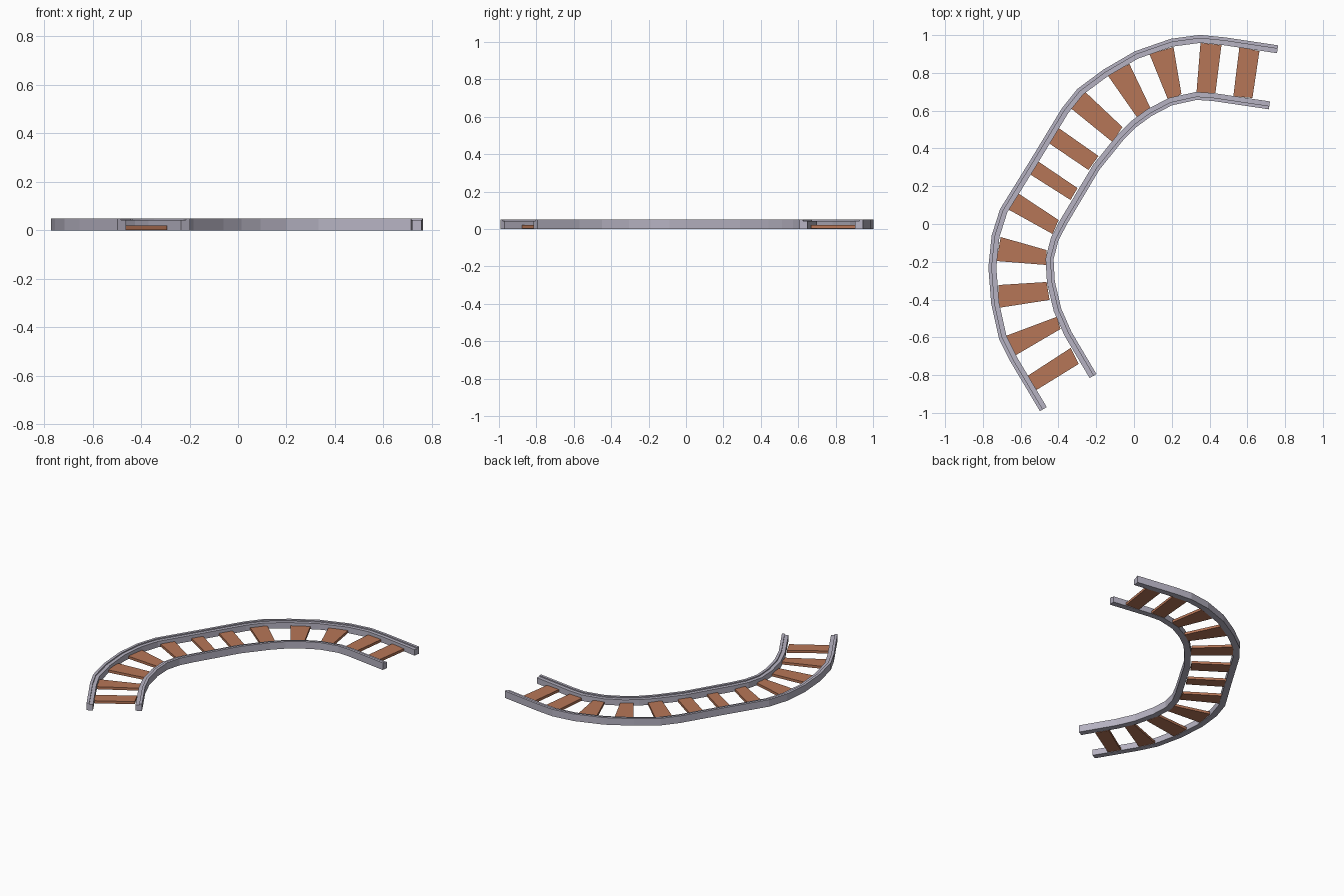
import bpy, bmesh
from mathutils import Vector

if "Cube" in bpy.data.objects:
    bpy.data.objects.remove(bpy.data.objects["Cube"])

def material(name, col):
    m = bpy.data.materials.new(name)
    m.diffuse_color = (*col, 1)
    m.use_nodes = True
    m.node_tree.nodes["Principled BSDF"].inputs["Base Color"].default_value = m.diffuse_color
    return m

steel = material("grey steel", (0.47, 0.45, 0.54))
wood = material("brown wood", (0.47, 0.18, 0.095))

# Rail centre lines, running from the front end to the right end
OUTER = [(-.48, -.98), (-.635, -.72), (-.695, -.6), (-.735, -.42), (-.75, -.23), (-.733, -.065),
         (-.69, .07), (-.535, .32), (-.365, .60), (-.285, .70), (-.15, .80), (.013, .895),
         (.2, .96), (.35, .98), (.48, .967), (.76, .925)]
INNER = [(-.217, -.805), (-.35, -.58), (-.405, -.455), (-.44, -.307), (-.447, -.185), (-.42, -.08),
         (-.373, .01), (-.2, .3), (-.075, .455), (0, .53), (.082, .59), (.193, .648),
         (.33, .678), (.42, .672), (.717, .628)]

def make_object(name, bm, mat):
    bmesh.ops.recalc_face_normals(bm, faces=bm.faces)
    me = bpy.data.meshes.new(name)
    bm.to_mesh(me)
    bm.free()
    me.materials.append(mat)
    ob = bpy.data.objects.new(name, me)
    bpy.context.collection.objects.link(ob)
    return ob

def rail(name, path, lip_side):
    """Sweep a stepped section (tall lip on one side) with mitred corners."""
    w = .021
    section = [(-w, 0), (w, 0), (w, .05), (.003, .05), (.003, .042), (-w, .042)]
    pts = [Vector(p) for p in path]
    bm = bmesh.new()
    rings = []
    for i, p in enumerate(pts):
        a = (p - pts[i - 1]).normalized() if i else None
        b = (pts[i + 1] - p).normalized() if i < len(pts) - 1 else None
        a, b = a or b, b or a
        t = (a + b).normalized()
        n = Vector((-t.y, t.x)) / t.dot(a)      # left of travel = outside
        rings.append([bm.verts.new((*(p + n * u * lip_side), z)) for u, z in section])
    k = len(section)
    for r, s in zip(rings, rings[1:]):
        for j in range(k):
            bm.faces.new((r[j], r[(j + 1) % k], s[(j + 1) % k], s[j]))
    bm.faces.new(rings[0])
    bm.faces.new(rings[-1])
    make_object(name, bm, steel)

rail("outer_rail", OUTER, 1)
rail("inner_rail", INNER, -1)

# Tapered sleepers: two outer corners then two inner corners
TIES = [((-.515, -.878), (-.563, -.804), (-.335, -.656), (-.293, -.741)),
        ((-.632, -.698), (-.68, -.593), (-.41, -.492), (-.389, -.556)),
        ((-.717, -.444), (-.717, -.323), (-.463, -.307), (-.447, -.402)),
        ((-.728, -.196), (-.706, -.069), (-.463, -.138), (-.463, -.217)),
        ((-.669, .079), (-.616, .164), (-.399, .021), (-.431, -.053)),
        ((-.553, .265), (-.51, .333), (-.299, .19), (-.336, .127)),
        ((-.452, .429), (-.399, .508), (-.188, .36), (-.241, .286)),
        ((-.336, .614), (-.257, .698), (-.061, .513), (-.114, .434)),
        ((-.14, .788), (-.024, .847), (.087, .614), (.019, .561)),
        ((.082, .899), (.209, .937), (.251, .688), (.183, .651)),
        ((.352, .958), (.463, .947), (.431, .693), (.331, .698)),
        ((.558, .937), (.664, .915), (.627, .667), (.526, .677))]
for n, quad in enumerate(TIES):
    bm = bmesh.new()
    lo = [bm.verts.new((*p, .002)) for p in quad]
    hi = [bm.verts.new((*p, .02)) for p in quad]
    bm.faces.new(lo)
    bm.faces.new(hi)
    for j in range(4):
        k = (j + 1) % 4
        bm.faces.new((lo[j], lo[k], hi[k], hi[j]))
    make_object(f"sleeper_{n + 1}", bm, wood)
